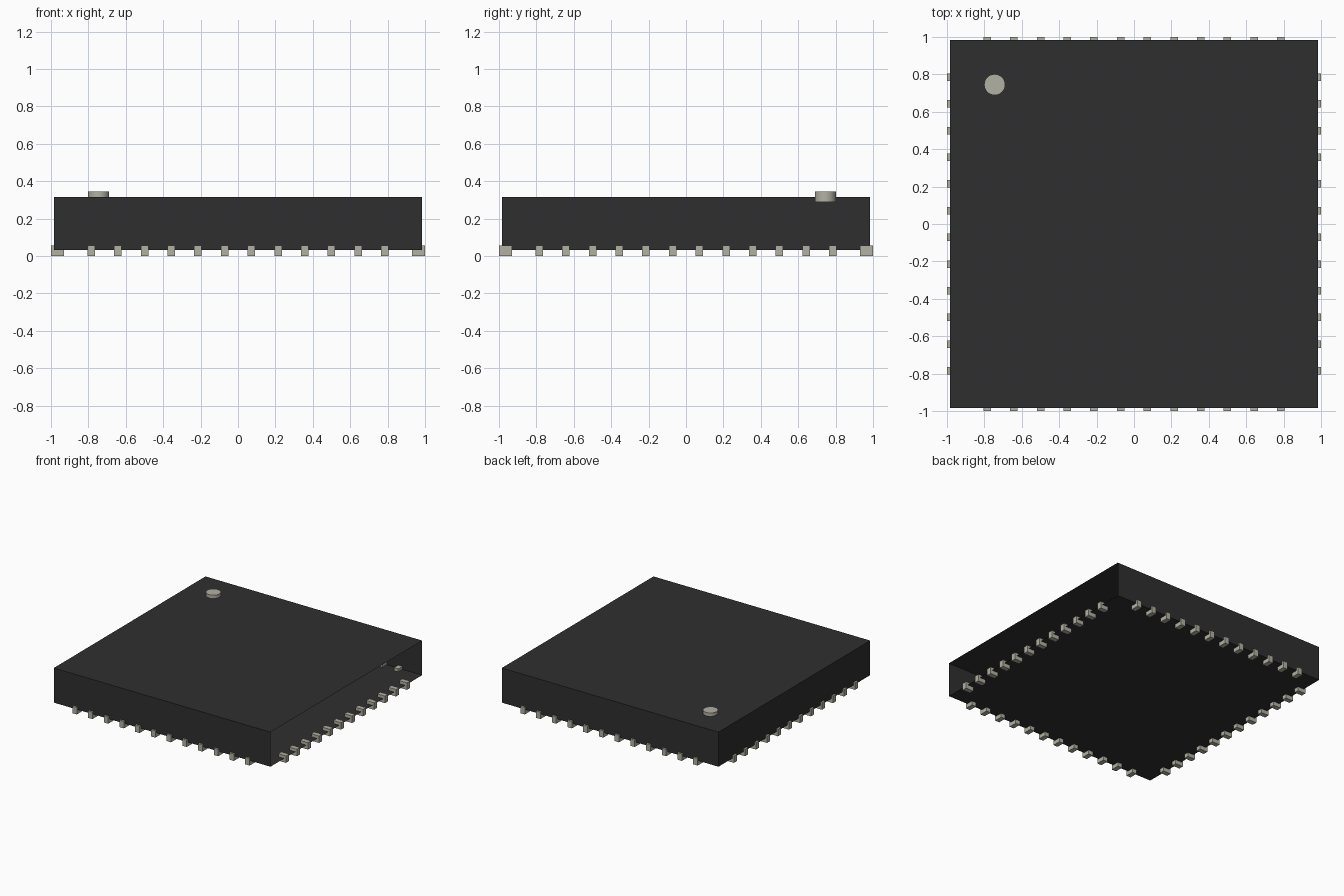
import bpy
import bmesh
import math
from mathutils import Matrix, Vector

cube = bpy.data.objects.get("Cube")
if cube:
    bpy.data.objects.remove(cube, do_unlink=True)


def material(name, rgb):
    m = bpy.data.materials.new(name)
    m.use_nodes = True
    m.diffuse_color = (*rgb, 1)
    m.node_tree.nodes["Principled BSDF"].inputs["Base Color"].default_value = (*rgb, 1)
    return m


BLACK = material("black plastic", (0.028, 0.028, 0.028))
METAL = material("warm grey metal", (0.45, 0.44, 0.37))


def finish(name, bm, mat):
    bmesh.ops.recalc_face_normals(bm, faces=bm.faces)
    mesh = bpy.data.meshes.new(name)
    bm.to_mesh(mesh)
    bm.free()
    mesh.materials.append(mat)
    obj = bpy.data.objects.new(name, mesh)
    bpy.context.collection.objects.link(obj)
    return obj


def add_box(bm, lo, hi):
    lo, hi = Vector(lo), Vector(hi)
    mat = Matrix.Translation((lo + hi) / 2) @ Matrix.Diagonal((*(hi - lo), 1))
    return bmesh.ops.create_cube(bm, size=1, matrix=mat)["verts"]


# Package body: thin shell, open on the +x side
W, Z0, Z1 = 0.985, 0.033, 0.317
bm = bmesh.new()
add_box(bm, (-W, -W, Z0), (W, W, Z1))
bm.normal_update()
bmesh.ops.delete(bm, geom=[f for f in bm.faces if f.normal.x > 0.9], context='FACES_ONLY')
body = finish("package_body", bm, BLACK)

# Contact pins: one row of twelve, turned onto each of the four sides
PINS, PITCH, HALF = 12, 0.1428, 0.02
for side, angle in (("front", 0), ("left", 90), ("back", 180), ("right", 270)):
    bm = bmesh.new()
    for i in range(PINS):
        x = (i - (PINS - 1) / 2) * PITCH
        add_box(bm, (x - HALF, -1, 0), (x + HALF, -0.93, 0.057))
    bmesh.ops.rotate(bm, verts=bm.verts, matrix=Matrix.Rotation(math.radians(angle), 3, 'Z'))
    finish(side + "_pins", bm, METAL)

# Round orientation marker sunk into the top
bm = bmesh.new()
bmesh.ops.create_cone(bm, cap_ends=True, segments=32, radius1=0.056, radius2=0.056,
                      depth=0.057, matrix=Matrix.Translation((-0.745, 0.745, 0.3165)))
marker = finish("orientation_marker", bm, METAL)
bpy.ops.object.select_all(action='DESELECT')
marker.select_set(True)
bpy.context.view_layer.objects.active = marker
bpy.ops.object.shade_smooth_by_angle(angle=math.radians(40))
